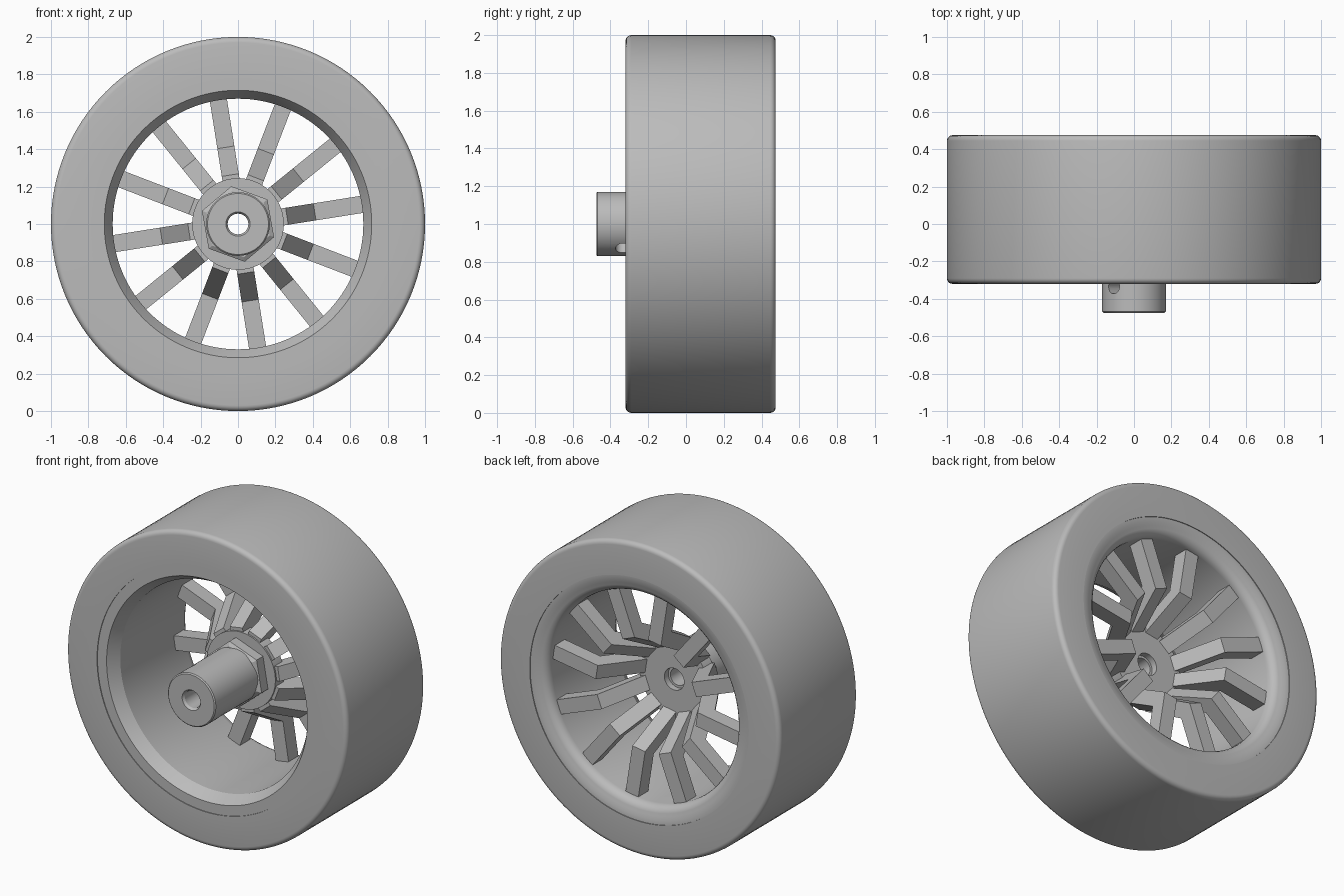
import bpy, bmesh
from math import pi, sin, cos, radians
from mathutils import Matrix, Vector

if "Cube" in bpy.data.objects:
    bpy.data.objects.remove(bpy.data.objects["Cube"])

GREY = (0.5, 0.5, 0.5, 1)
grey = bpy.data.materials.new("plain grey")
grey.use_nodes = True
grey.diffuse_color = GREY
grey.node_tree.nodes["Principled BSDF"].inputs["Base Color"].default_value = GREY

AXLE = Vector((0, 0, 1))


def finish(name, bm):
    """Turn a bmesh into a grey, edge-aware smooth object."""
    bmesh.ops.recalc_face_normals(bm, faces=bm.faces)
    mesh = bpy.data.meshes.new(name)
    bm.to_mesh(mesh)
    bm.free()
    mesh.materials.append(grey)
    obj = bpy.data.objects.new(name, mesh)
    bpy.context.collection.objects.link(obj)
    bpy.ops.object.select_all(action='DESELECT')
    obj.select_set(True)
    bpy.context.view_layer.objects.active = obj
    bpy.ops.object.shade_smooth_by_angle(angle=radians(30))
    return obj


def lathe(name, profile, sides=96):
    """Revolve a closed (radius, y) profile around the axle."""
    bm = bmesh.new()
    rings = []
    for i in range(sides):
        a = 2 * pi * i / sides
        rings.append([bm.verts.new((r * cos(a), y, 1 + r * sin(a))) for r, y in profile])
    n = len(profile)
    for i in range(sides):
        p, q = rings[i], rings[(i + 1) % sides]
        for j in range(n):
            k = (j + 1) % n
            bm.faces.new((p[j], p[k], q[k], q[j]))
    return finish(name, bm)


def arc(r, y, size, start, end, steps=5):
    """Fillet points around a centre in the (radius, y) plane."""
    angles = [radians(start + (end - start) * i / steps) for i in range(steps + 1)]
    return [(r + size * cos(a), y + size * sin(a)) for a in angles]


def rod(bm, radius, start, end, sides=48):
    """Add a capped cylinder between two points."""
    axis = end - start
    turn = axis.to_track_quat('Z', 'Y').to_matrix().to_4x4()
    bmesh.ops.create_cone(bm, cap_ends=True, segments=sides, radius1=radius, radius2=radius,
                          depth=axis.length, matrix=Matrix.Translation((start + end) / 2) @ turn)


# Tyre with rounded shoulders
FRONT, BACK, FILLET = -0.32, 0.475, 0.03
lathe("tyre", [(0.78, FRONT)]
      + arc(1 - FILLET, FRONT + FILLET, FILLET, -90, 0)
      + arc(1 - FILLET, BACK - FILLET, FILLET, 0, 90)
      + [(0.78, BACK)], 128)

# Rim barrel: bevelled front mouth, rounded back mouth
lathe("rim", [(0.79, -0.315), (0.715, -0.315), (0.705, -0.30), (0.67, -0.24)]
      + arc(0.73, 0.40, 0.06, 180, 90)
      + [(0.75, 0.47), (0.79, 0.47)], 128)

# Cranked spokes, extruded from one side profile
SPOKE = [(0.20, 0.115), (0.235, 0.04), (0.265, 0.04), (0.415, 0.30),
         (0.68, 0.30), (0.68, 0.40), (0.36, 0.40)]
bm = bmesh.new()
for i in range(12):
    turn = Matrix.Translation(AXLE) @ Matrix.Rotation(-radians(9 + 30 * i), 4, 'Y')
    sides = [[bm.verts.new(turn @ Vector((r, y, w))) for r, y in SPOKE]
             for w in (-0.046, 0.046)]
    bm.faces.new(sides[0])
    bm.faces.new(sides[1])
    for j in range(len(SPOKE)):
        k = (j + 1) % len(SPOKE)
        bm.faces.new((sides[0][j], sides[0][k], sides[1][k], sides[1][j]))
finish("spokes", bm)

# Hub disc with a stepped bore
lathe("hub", [(0.055, 0.03), (0.245, 0.03), (0.245, 0.12), (0.07, 0.12),
              (0.07, 0.08), (0.055, 0.08)])

# Hexagonal nut with a chamfered front
bm = bmesh.new()
rings = []
for radius, y in ((0.18, -0.05), (0.205, -0.035), (0.205, 0.035)):
    rings.append([bm.verts.new((radius * cos(a), y, 1 + radius * sin(a)))
                  for a in (radians(40 + 60 * i) for i in range(6))])
hole = [[bm.verts.new((0.1 * cos(a), y, 1 + 0.1 * sin(a)))
         for a in (radians(40 + 60 * i) for i in range(6))] for y in (0.035, -0.05)]
rings += hole
for p, q in zip(rings, rings[1:] + rings[:1]):
    for i in range(6):
        k = (i + 1) % 6
        bm.faces.new((p[i], p[k], q[k], q[i]))
finish("hex_nut", bm)

# Shaft sleeve with an axial bore and a cross hole
shaft = lathe("shaft", [(0.055, 0.04), (0.055, -0.46), (0.065, -0.475),
                        (0.163, -0.475), (0.17, -0.468), (0.17, 0.04)])
bm = bmesh.new()
across = Vector((cos(radians(130)), 0, sin(radians(130)))) * 0.3
middle = AXLE + Vector((0, -0.335, 0))
rod(bm, 0.038, middle - across, middle + across, 32)
cutter = finish("cross_hole_cutter", bm)
cutter.hide_render = True
cut = shaft.modifiers.new("cross hole", 'BOOLEAN')
cut.operation = 'DIFFERENCE'
cut.solver = 'EXACT'
cut.object = cutter
bpy.ops.object.select_all(action='DESELECT')
shaft.select_set(True)
bpy.context.view_layer.objects.active = shaft
bpy.ops.object.modifier_apply(modifier=cut.name)
bpy.data.objects.remove(cutter)
bpy.ops.object.shade_smooth_by_angle(angle=radians(30))
